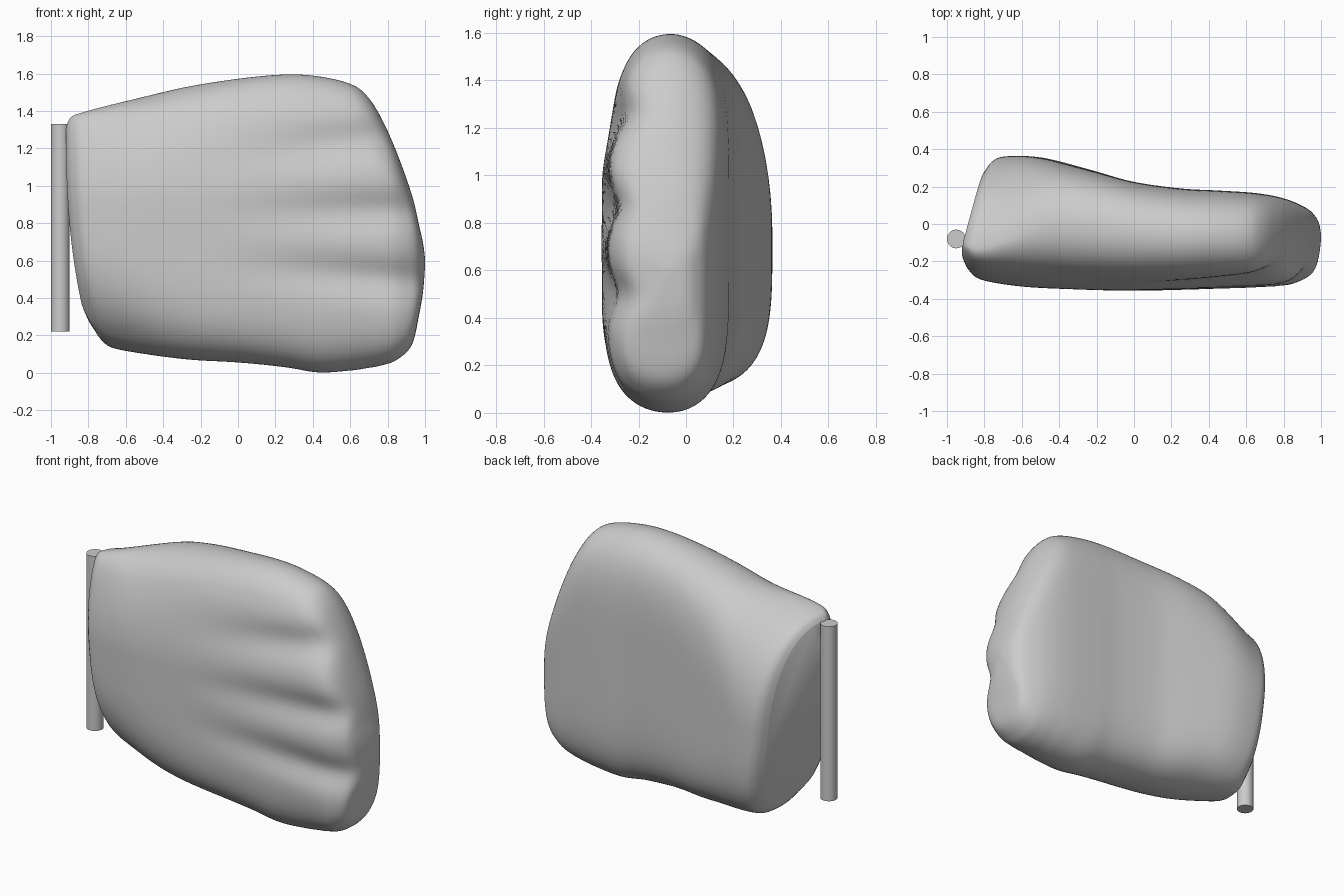
import bpy
import bmesh
import math

SIDES = 128   # points around each cross-section
STEPS = 6     # interpolated rings between stations

# Stations along the fist: x, bottom, top, front, back
STATIONS = [
    (-.92, .2, 1.33, -.19, .29),
    (-.89, .165, 1.37, -.25, .34),
    (-.82, .13, 1.395, -.30, .362),
    (-.6, .1, 1.455, -.335, .355),
    (-.3, .07, 1.525, -.35, .295),
    (0, .055, 1.572, -.358, .225),
    (.25, .03, 1.595, -.355, .19),
    (.43, .002, 1.585, -.35, .18),
    (.6, .012, 1.545, -.345, .17),
    (.69, .025, 1.48, -.34, .16),
    (.77, .04, 1.355, -.335, .145),
    (.85, .07, 1.175, -.322, .12),
    (.93, .15, .95, -.285, .08),
    (.97, .32, .78, -.24, .04),
    (.99, .44, .69, -.17, .0),
    (1, .57, .61, -.09, -.06),
]
GROOVES = (1.27, .87, .5)


def material(name, colour):
    mat = bpy.data.materials.new(name)
    mat.use_nodes = True
    mat.diffuse_color = colour
    mat.node_tree.nodes["Principled BSDF"].inputs["Base Color"].default_value = colour
    return mat


def smooth(value, low, high):
    t = min(max((value - low) / (high - low), 0), 1)
    return t * t * (3 - 2 * t)


def mix(a, b, t):
    return a + (b - a) * t


def spline(rows, steps):
    """Pass a smooth curve through all stations."""
    last = len(rows) - 1
    result = []
    for i in range(last):
        before, start = rows[max(i - 1, 0)], rows[i]
        end, after = rows[i + 1], rows[min(i + 2, last)]
        for k in range(steps):
            t = k / steps
            result.append([
                b + t * (c - a) / 2 + t * t * (a - 2.5 * b + 2 * c - d / 2)
                + t ** 3 * (1.5 * (b - c) + (d - a) / 2)
                for a, b, c, d in zip(before, start, end, after)])
    result.append(list(rows[last]))
    return result


def section(x, bottom, top, front, back):
    """One rounded ring, with finger grooves and a slanted wrist end."""
    middle = mix(bottom, top, .47)
    palm = smooth(x, -.92, 0)
    ring = []
    for i in range(SIDES):
        angle = 2 * math.pi * (i + .5) / SIDES
        rise, side = math.sin(angle), math.cos(angle)
        upper = rise > 0
        z = mix(middle, top, rise) if upper else mix(middle, bottom, -rise)
        # The wrist leans forward at its top and back at its bottom
        lean = mix(.2 if upper else .65, .52, smooth(x, -.92, -.4))
        apex = mix(front, back, lean)
        if side < 0:
            edge, power = front, mix(4 if upper else 2.4, 5, palm)
        else:
            edge, power = back, mix(2.2 if upper else 3.6, 5, palm)
        y = mix(apex, edge, (1 - abs(rise) ** power) ** .48)
        # Soft grooves between the fingers, and a set-back upper finger
        weight = min(max(-y / .3, 0), 1)
        y += .035 * weight * smooth(z, .9, 1.35)
        depth = .048 * smooth(x, -.25, .9) * weight
        for level in GROOVES:
            centre = level + (level - .8) * .25 * (x - .85)
            y += depth * math.exp(-((z - centre) / .1) ** 2)
        # Slant of the wrist end
        drop = min(max((1.33 - z) / 1.11, 0), 1)
        slant = .12 * drop ** 2.5 + .27 * max(y + .12, 0)
        ring.append((x + slant * max(0, 1 - (x + .92) / .9), y, z))
    return ring


def finish(obj, mat):
    obj.data.materials.append(mat)
    bpy.ops.object.select_all(action='DESELECT')
    obj.select_set(True)
    bpy.context.view_layer.objects.active = obj
    bpy.ops.object.shade_smooth_by_angle(angle=math.radians(42))


def build_fist(mat):
    bm = bmesh.new()
    rings = [[bm.verts.new(p) for p in section(*row)]
             for row in spline(STATIONS, STEPS)]
    for a, b in zip(rings, rings[1:]):
        for i in range(SIDES):
            j = (i + 1) % SIDES
            bm.faces.new((a[i], a[j], b[j], b[i]))
    bm.faces.new(rings[0])
    bm.faces.new(rings[-1])
    bmesh.ops.recalc_face_normals(bm, faces=bm.faces)
    mesh = bpy.data.meshes.new("closed_hand")
    bm.to_mesh(mesh)
    bm.free()
    obj = bpy.data.objects.new("closed_hand", mesh)
    bpy.context.collection.objects.link(obj)
    finish(obj, mat)


def build_pin(mat):
    low, high = .22, 1.33
    bpy.ops.mesh.primitive_cylinder_add(
        vertices=32, radius=.05, depth=high - low,
        location=(-.95, -.08, (low + high) / 2))
    obj = bpy.context.object
    obj.name = "wrist_pin"
    finish(obj, mat)


default = bpy.data.objects.get("Cube")
if default:
    bpy.data.objects.remove(default, do_unlink=True)

grey = material("light_grey", (.6, .6, .6, 1))
build_fist(grey)
build_pin(grey)
